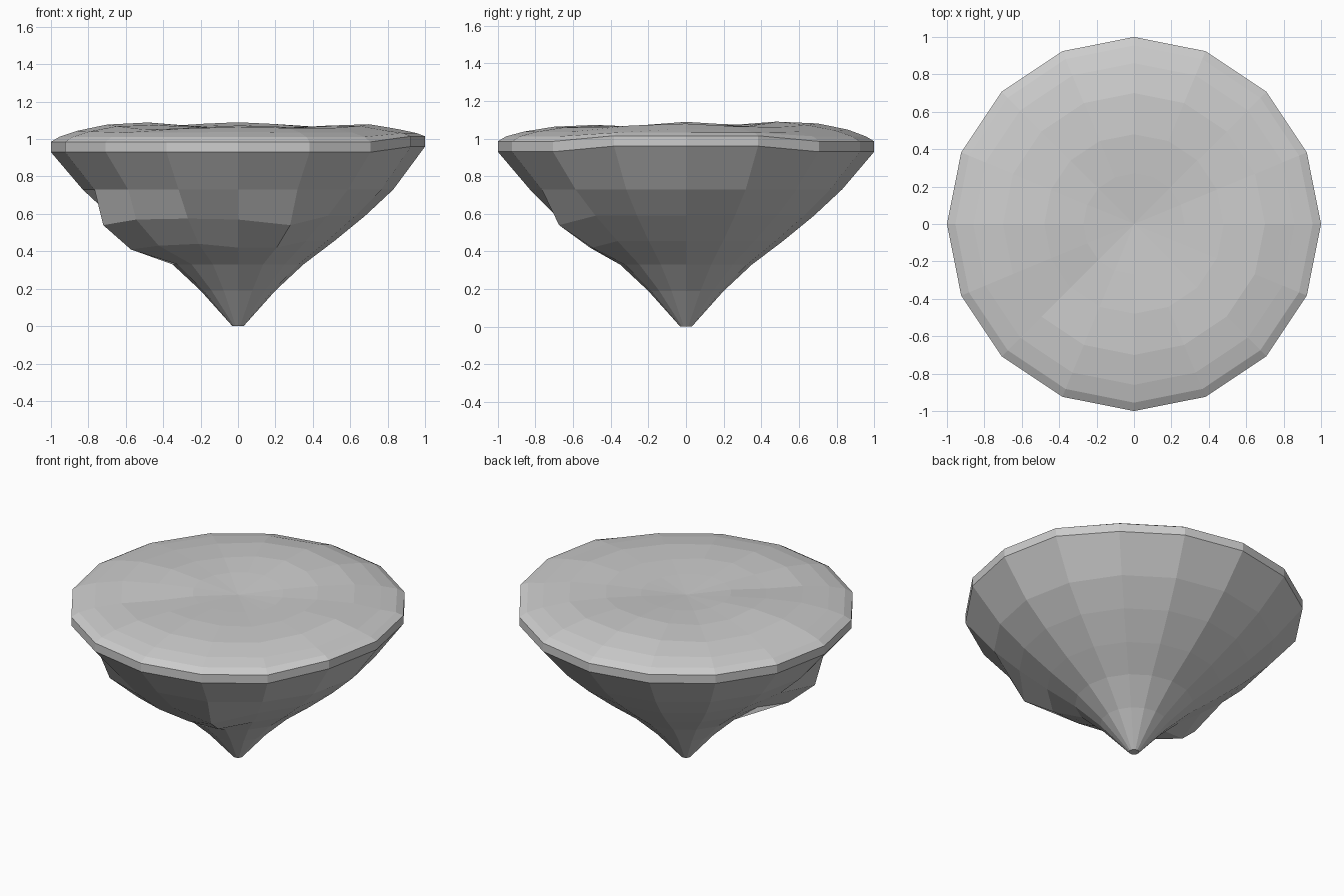
import bpy, bmesh
from math import cos, sin, radians, exp

if "Cube" in bpy.data.objects:
    bpy.data.objects.remove(bpy.data.objects["Cube"])

SIDES = 16

# (radius, height) rings: pointed rock underside, rim, then the gentle top
ROCK = [(0.03, 0), (0.20, 0.19), (0.35, 0.33), (0.515, 0.455),
        (0.68, 0.59), (0.83, 0.73), (1.0, 0.93), (1.0, 0.985)]
TOP = [(0.955, 1.012), (0.86, 1.035), (0.70, 1.055), (0.48, 1.055), (0.27, 1.05)]

# rock ledge, front left: side index -> (radius, height) on rings 3 and 4
LEDGE = {
    9: ((0.62, 0.41), (0.78, 0.54)),
    10: ((0.60, 0.43), (0.77, 0.57)),
    11: ((0.55, 0.44), (0.70, 0.575)),
    12: ((0.51, 0.42), (0.67, 0.57)),
    13: ((0.54, 0.42), (0.73, 0.54)),
}
# low mounds on the top: x, y, height, width
MOUNDS = [(-0.50, -0.05, 0.035, 0.22), (0.0, 0.50, 0.035, 0.25),
          (0.68, -0.05, 0.025, 0.22), (0.0, -0.45, 0.018, 0.2),
          (-0.38, -0.36, -0.02, 0.15)]


def mound(x, y):
    return sum(h * exp(-((x - a) ** 2 + (y - b) ** 2) / (2 * w * w))
               for a, b, h, w in MOUNDS)


def add_ring(bm, point):
    ring = []
    for i in range(SIDES):
        r, z, bumpy = point(i)
        a = radians(360 / SIDES * i)
        x, y = r * cos(a), r * sin(a)
        ring.append(bm.verts.new((x, y, z + (mound(x, y) if bumpy else 0))))
    return ring


def rock_point(k):
    def point(i):
        r, z = ROCK[k]
        if k in (3, 4) and i in LEDGE:
            r, z = LEDGE[i][k - 3]
        if k >= 6 and i in (15, 0, 1):      # raised lip on the right
            z += 0.03
        return r, z, False
    return point


def top_point(k):
    def point(i):
        r, z = TOP[k]
        if k == 0 and i in (15, 0, 1):
            z += 0.02
        return r, z, k > 0
    return point


# floating island
bm = bmesh.new()
rings = [add_ring(bm, rock_point(k)) for k in range(len(ROCK))]
rings += [add_ring(bm, top_point(k)) for k in range(len(TOP))]
for lo, hi in zip(rings, rings[1:]):
    for i in range(SIDES):
        j = (i + 1) % SIDES
        bm.faces.new((lo[i], lo[j], hi[j], hi[i]))
bm.faces.new(rings[0][::-1])
centre = bm.verts.new((0, 0, 1.05))
for i in range(SIDES):
    bm.faces.new((rings[-1][i], rings[-1][(i + 1) % SIDES], centre))
bmesh.ops.recalc_face_normals(bm, faces=bm.faces)
mesh = bpy.data.meshes.new("floating_island")
bm.to_mesh(mesh)
bm.free()
bpy.context.collection.objects.link(bpy.data.objects.new("floating_island", mesh))
